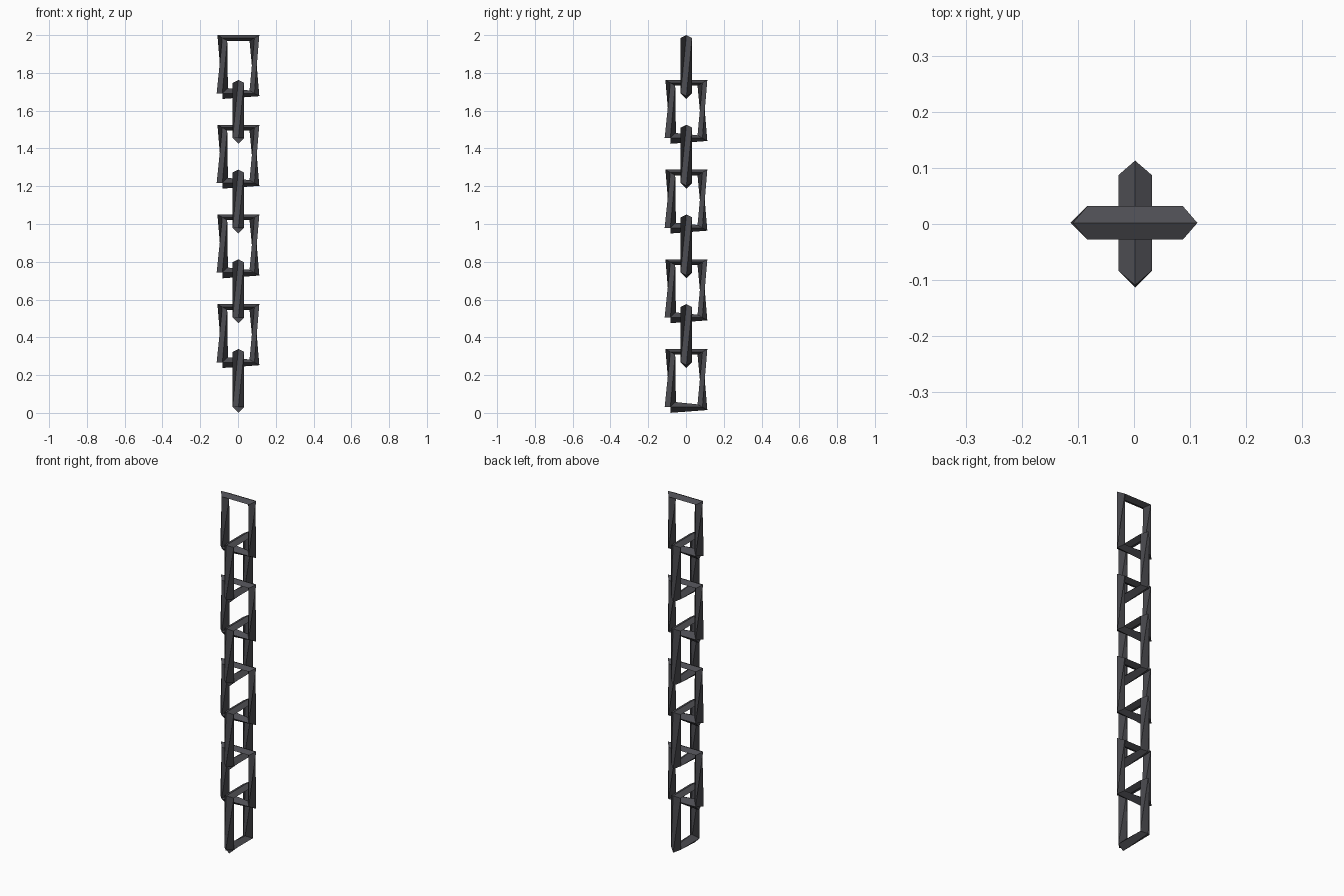
import bpy, bmesh
from math import cos, sin, pi, radians
from mathutils import Vector, Matrix

if "Cube" in bpy.data.objects:
    bpy.data.objects.remove(bpy.data.objects["Cube"])

R = 0.03          # bar radius (four-sided bar)
HW = 0.085        # half width of a link
STEP = 0.2374     # spacing of links
COUNT = 8

mat = bpy.data.materials.new("dark_iron")
mat.diffuse_color = (0.075, 0.075, 0.085, 1)
mat.use_nodes = True
mat.node_tree.nodes["Principled BSDF"].inputs["Base Color"].default_value = mat.diffuse_color


def link_mesh():
    """Open bent bar: up, across, down and back, with a quarter twist in the uprights."""
    path = [Vector(p) for p in ((-HW, 0, -0.308), (-HW, 0, -0.015),
                                (HW, 0, -0.015), (HW, 0, -0.308), (-HW, 0, -0.308))]
    twist = [0, 90, 90, 180, 180]
    side = Vector((0, 1, 0))
    bm = bmesh.new()
    rings = []
    for i, p in enumerate(path):
        tangent = (path[min(i + 1, 4)] - path[max(i - 1, 0)]).normalized()
        normal = side.cross(tangent)
        angles = [radians(twist[i]) + k * pi / 2 for k in range(4)]
        rings.append([bm.verts.new(p + normal * R * cos(a) + side * R * sin(a))
                      for a in angles])
    for a, b in zip(rings, rings[1:]):
        for k in range(4):
            n = (k + 1) % 4
            bm.faces.new((a[k], a[n], b[n], b[k]))
    bm.faces.new(rings[0])
    bm.faces.new(rings[-1])
    bmesh.ops.recalc_face_normals(bm, faces=bm.faces)
    me = bpy.data.meshes.new("chain_link")
    bm.to_mesh(me)
    bm.free()
    me.materials.append(mat)
    return me


# Hanging chain: alternate links turned a quarter turn
mesh = link_mesh()
for i in range(COUNT):
    ob = bpy.data.objects.new(f"chain_link_{i + 1}", mesh)
    bpy.context.collection.objects.link(ob)
    ob.location = (0.002, 0.002, 2 - STEP * i)
    ob.rotation_euler.z = pi / 2 * (i % 2)
